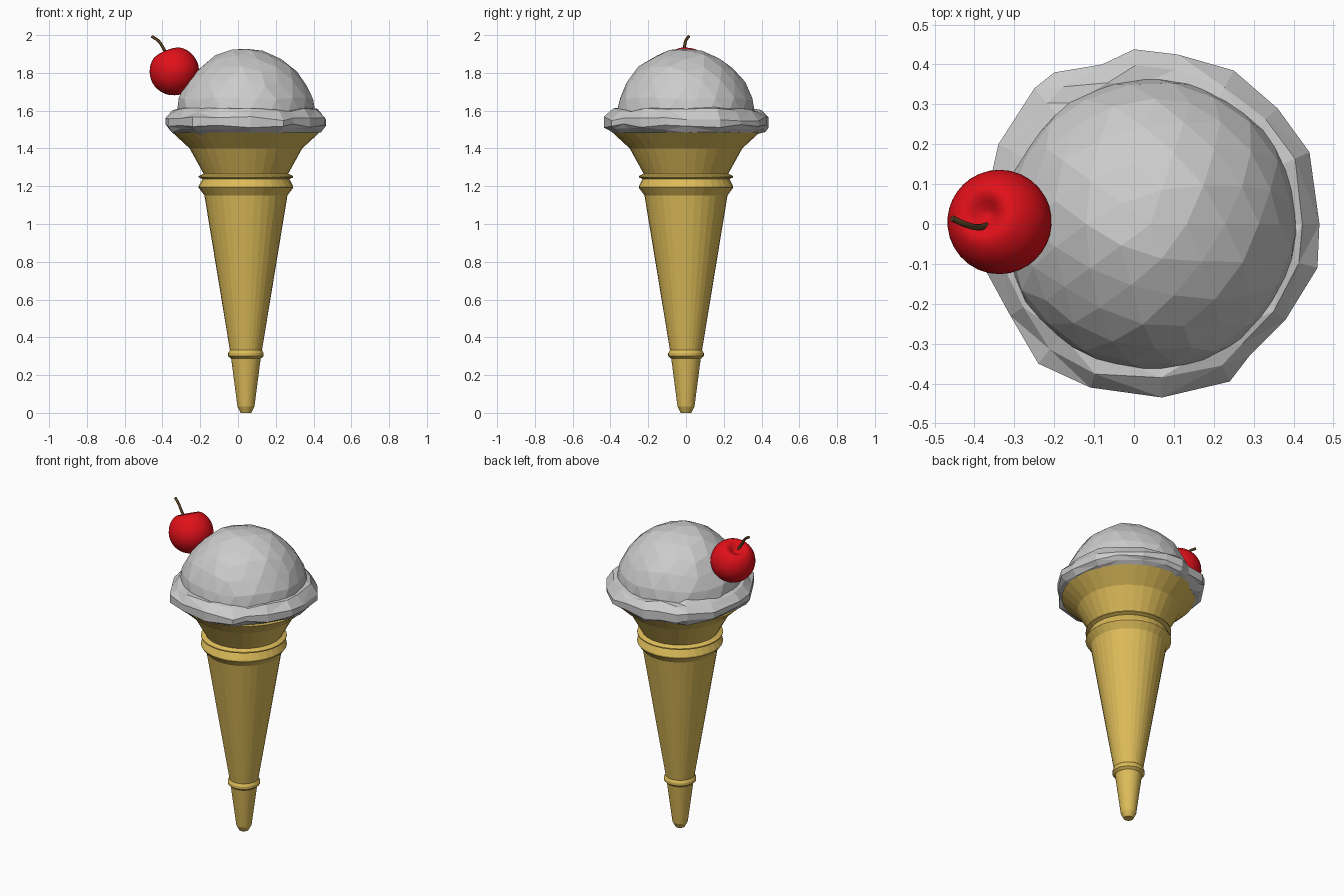
import bpy, bmesh, math, random
from mathutils import Vector, Matrix

if "Cube" in bpy.data.objects:
    bpy.data.objects.remove(bpy.data.objects["Cube"])

random.seed(4)
CX = 0.042


def material(name, color):
    m = bpy.data.materials.new(name)
    m.diffuse_color = color
    m.use_nodes = True
    m.node_tree.nodes["Principled BSDF"].inputs["Base Color"].default_value = m.diffuse_color
    return m


def finish(name, bm, mat=None, smooth=False):
    bmesh.ops.recalc_face_normals(bm, faces=bm.faces)
    me = bpy.data.meshes.new(name)
    bm.to_mesh(me)
    bm.free()
    ob = bpy.data.objects.new(name, me)
    bpy.context.collection.objects.link(ob)
    if mat:
        me.materials.append(mat)
    for p in me.polygons:
        p.use_smooth = smooth
    return ob


def bridge(bm, rings):
    n = len(rings[0])
    for a, b in zip(rings, rings[1:]):
        for i in range(n):
            j = (i + 1) % n
            bm.faces.new((a[i], a[j], b[j], b[i]))


def lathe(profile, n):
    bm = bmesh.new()
    rings = [[bm.verts.new((r * math.cos(2 * math.pi * i / n), r * math.sin(2 * math.pi * i / n), z))
              for i in range(n)] for r, z in profile]
    bridge(bm, rings)
    bm.faces.new(rings[0])
    bm.faces.new(rings[-1])
    return bm


wafer = material("wafer", (0.72, 0.5, 0.1, 1))
red = material("cherry_red", (0.75, 0.005, 0.01, 1))
brown = material("stem_brown", (0.1, 0.05, 0.015, 1))

# Wafer cone with its raised bands
cone_profile = [(0.028, 0), (0.045, 0.033), (0.078, 0.287), (0.094, 0.3), (0.094, 0.316),
                (0.085, 0.332), (0.22, 1.152), (0.25, 1.192), (0.25, 1.2), (0.23, 1.238),
                (0.25, 1.247), (0.25, 1.254), (0.224, 1.266), (0.298, 1.4), (0.39, 1.485)]
cone = finish("cone", lathe(cone_profile, 32), wafer)
cone.location.x = CX

# Faceted ice cream dome, lower part cut off inside the brim
bm = bmesh.new()
bmesh.ops.create_icosphere(bm, subdivisions=3, radius=0.36)
for v in bm.verts:
    v.co *= random.uniform(0.985, 1.015)
    if v.co.z < 0.12:
        v.co.xy *= 1.03
    v.co += Vector((CX, 0, 1.57))
bmesh.ops.bisect_plane(bm, geom=bm.verts[:] + bm.edges[:] + bm.faces[:],
                       plane_co=(0, 0, 1.52), plane_no=(0, 0, 1), clear_inner=True)
finish("ice_cream_scoop", bm)

# Ragged brim around the scoop
outline = [(0.465, 0), (0.44, 0.18), (0.36, 0.29), (0.25, 0.385), (0.11, 0.425), (0, 0.438),
           (-0.08, 0.40), (-0.2, 0.38), (-0.25, 0.34), (-0.34, 0.2), (-0.385, 0),
           (-0.37, -0.12), (-0.31, -0.23), (-0.24, -0.35), (-0.11, -0.41), (0.07, -0.435),
           (0.24, -0.395), (0.29, -0.33), (0.38, -0.24), (0.46, -0.11)]
bm = bmesh.new()
rings = []
for s, z, dz in [(0.7, 1.47, 0), (0.87, 1.475, 0.006), (0.965, 1.495, 0.012), (1, 1.52, 0.012),
                 (1, 1.557, 0.012), (0.92, 1.6, 0.014), (0.81, 1.612, 0.012)]:
    ring = []
    for x, y in outline:
        k = s - (random.uniform(0, 0.035) if s < 1 and dz else 0)
        ring.append(bm.verts.new((CX + (x - CX) * k, y * k, z + random.uniform(-dz, dz))))
    rings.append(ring)
bridge(bm, rings)
bm.faces.new(rings[0])
bmesh.ops.triangulate(bm, faces=bm.faces)
finish("ice_cream_brim", bm)

# Tilted cherry with a dimple under the stem
bm = bmesh.new()
bmesh.ops.create_uvsphere(bm, u_segments=32, v_segments=24, radius=0.131)
for v in bm.verts:
    r = v.co.xy.length
    if v.co.z > 0:
        v.co.z -= 0.06 * math.exp(-(r / 0.042) ** 2)
    else:
        v.co.z *= 0.96
cherry = finish("cherry", bm, red, True)
cherry.matrix_world = (Matrix.Translation((-0.337, 0.005, 1.808))
                       @ Matrix.Rotation(math.radians(-22), 4, 'Y')
                       @ Matrix.Rotation(math.radians(-12), 4, 'X'))

# Curved stem
cu = bpy.data.curves.new("cherry_stem", 'CURVE')
cu.dimensions = '3D'
cu.bevel_depth = 0.008
cu.bevel_resolution = 2
cu.use_fill_caps = True
sp = cu.splines.new('BEZIER')
path = [(-0.352, 0, 1.855), (-0.392, -0.008, 1.925), (-0.42, -0.002, 1.968), (-0.456, 0.014, 1.993)]
sp.bezier_points.add(len(path) - 1)
for p, co in zip(sp.bezier_points, path):
    p.co = co
    p.handle_left_type = p.handle_right_type = 'AUTO'
sp.resolution_u = 5
cu.materials.append(brown)
bpy.context.collection.objects.link(bpy.data.objects.new("cherry_stem", cu))
